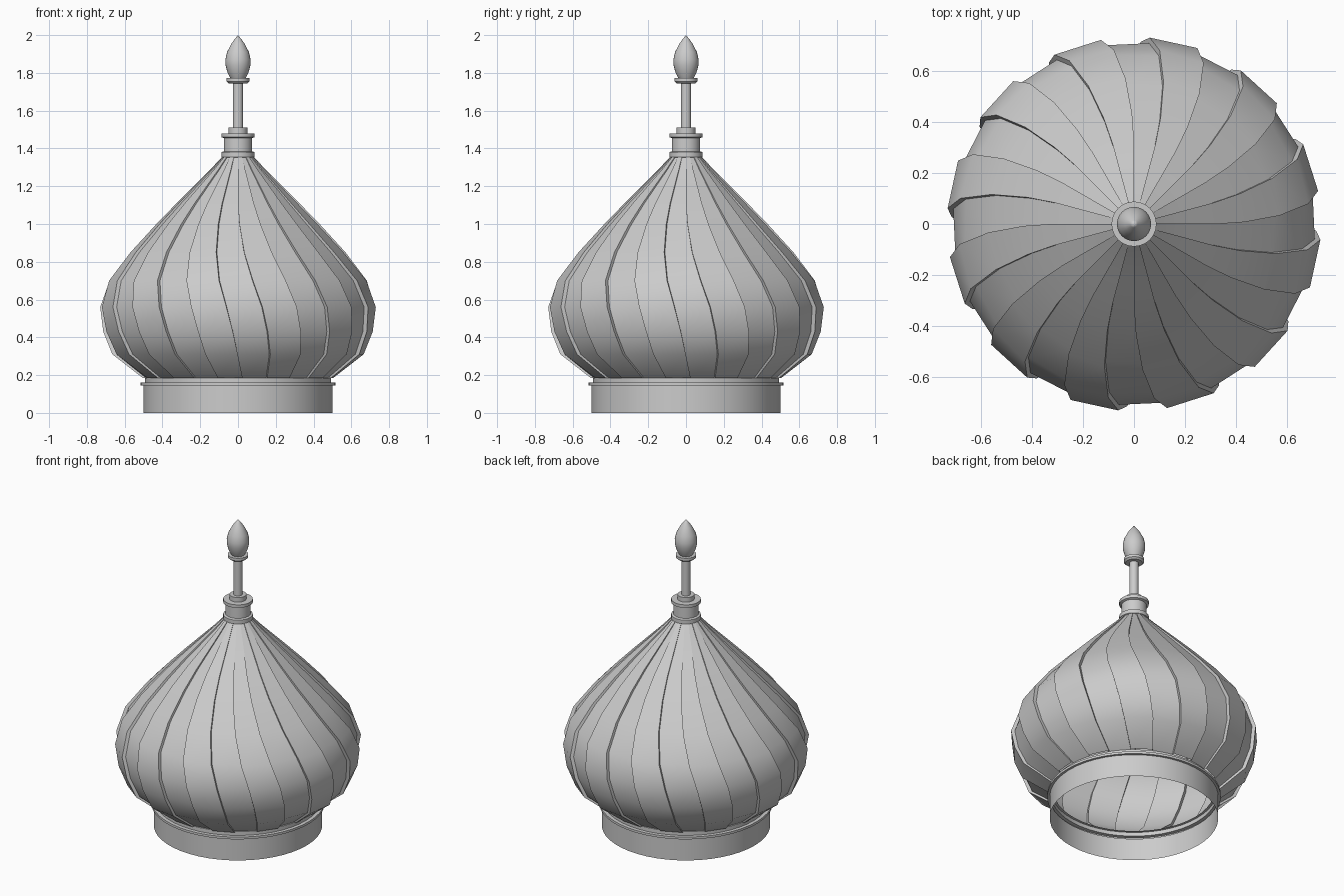
import bpy, bmesh
from math import sin, cos, pi, radians

if "Cube" in bpy.data.objects:
    bpy.data.objects.remove(bpy.data.objects["Cube"])


def finish(name, bm):
    bmesh.ops.remove_doubles(bm, verts=bm.verts, dist=1e-5)
    bmesh.ops.recalc_face_normals(bm, faces=bm.faces)
    me = bpy.data.meshes.new(name)
    bm.to_mesh(me)
    bm.free()
    ob = bpy.data.objects.new(name, me)
    bpy.context.collection.objects.link(ob)
    bpy.ops.object.select_all(action='DESELECT')
    ob.select_set(True)
    bpy.context.view_layer.objects.active = ob
    bpy.ops.object.shade_smooth_by_angle(angle=radians(30))
    return ob


def lathe(name, profile, sides):
    bm = bmesh.new()
    rings = [[bm.verts.new((r * cos(2 * pi * i / sides), r * sin(2 * pi * i / sides), z))
              for i in range(sides)] for r, z in profile]
    for a, b in zip(rings, rings[1:]):
        for i in range(sides):
            j = (i + 1) % sides
            bm.faces.new((a[i], a[j], b[j], b[i]))
    bmesh.ops.dissolve_degenerate(bm, dist=1e-6, edges=bm.edges)
    return finish(name, bm)


# Drum with a thin cornice, open underneath
lathe("base_drum", [(0.5, 0), (0.5, 0.145), (0.515, 0.145), (0.515, 0.16),
                    (0.492, 0.16), (0.492, 0.185), (0.475, 0.185)], 48)

# Onion dome: 24 twisted panels, alternately raised and recessed
# rows: outer radius, height, twist in degrees, step depth
rows = [(0.505, 0.185, 17.8, 0.018), (0.665, 0.31, 14.9, 0.022), (0.714, 0.43, 12.8, 0.022),
        (0.732, 0.56, 10.2, 0.022), (0.687, 0.70, 6.6, 0.022), (0.570, 0.85, 3.3, 0.020),
        (0.432, 1.00, 1.0, 0.018), (0.325, 1.11, 0, 0.014), (0.235, 1.20, 0, 0.011),
        (0.145, 1.29, 0, 0.008), (0.080, 1.36, 0, 0.005)]
bm = bmesh.new()
rings = []
for r, z, twist, step in rows:
    ring = []
    for k in range(24):
        a = radians(15 * k + twist)
        radii = (r - step, r) if k % 2 == 0 else (r, r - step)
        ring += [bm.verts.new((q * cos(a), q * sin(a), z)) for q in radii]
    rings.append(ring)
for a, b in zip(rings, rings[1:]):
    for i in range(48):
        j = (i + 1) % 48
        bm.faces.new((a[i], a[j], b[j], b[i]))
finish("onion_dome", bm)

# Neck collar at the dome tip
lathe("neck_collar", [(0.07, 1.345), (0.088, 1.355), (0.088, 1.38), (0.075, 1.385),
                      (0.075, 1.455), (0.088, 1.46), (0.088, 1.48), (0.05, 1.48),
                      (0.05, 1.51), (0, 1.51)], 24)

# Finial rod, disc and bud
lathe("finial_rod", [(0.027, 1.50), (0.027, 1.75)], 16)
lathe("finial_disc", [(0, 1.745), (0.05, 1.745), (0.061, 1.755), (0.061, 1.772), (0, 1.772)], 24)
lathe("finial_bud", [(0.04, 1.772), (0.055, 1.80), (0.066, 1.84), (0.067, 1.87),
                     (0.058, 1.91), (0.035, 1.955), (0.015, 1.982), (0, 2.0)], 24)
